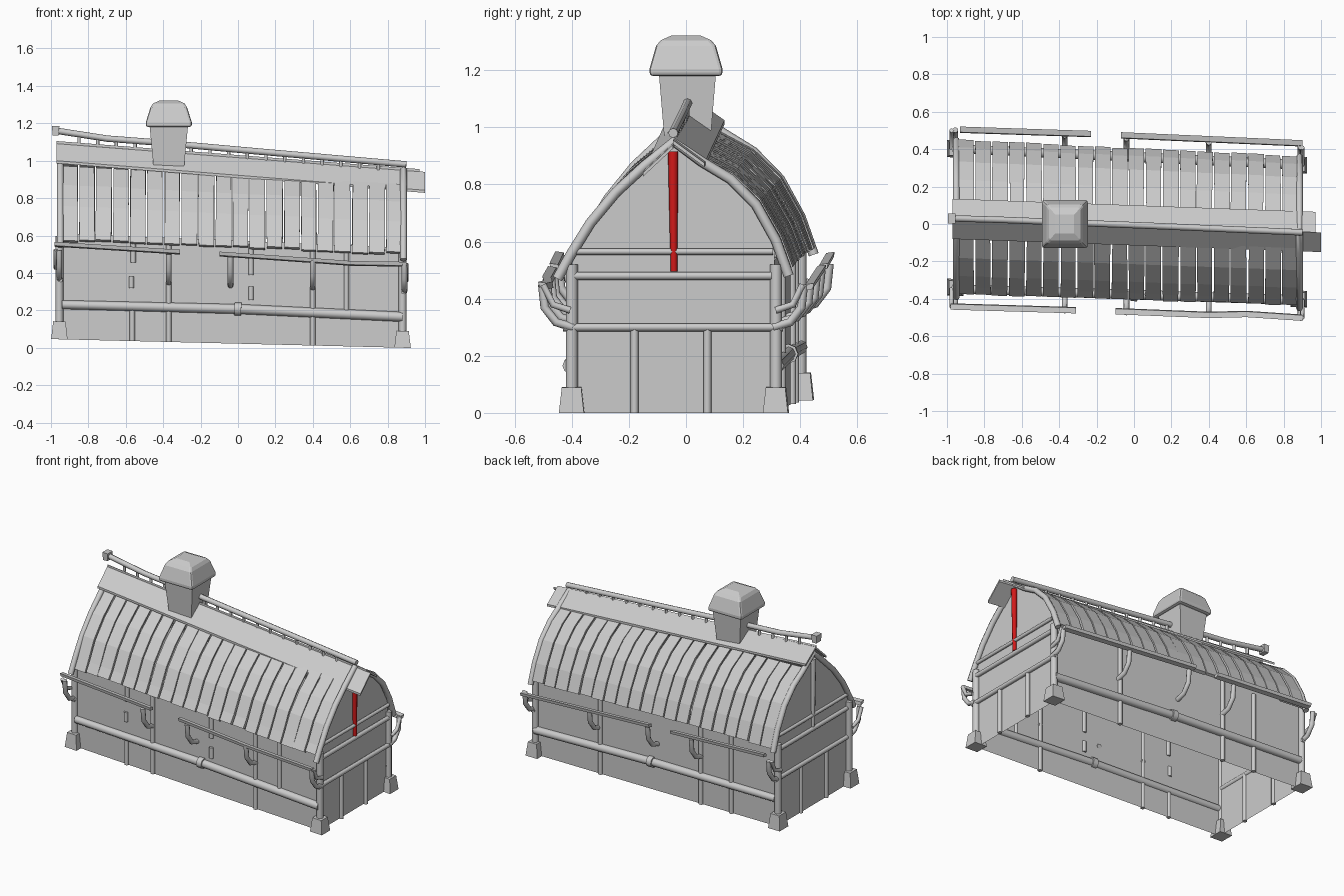
import bpy, random
from mathutils import Vector

if "Cube" in bpy.data.objects:
    bpy.data.objects.remove(bpy.data.objects["Cube"])

random.seed(4)
XL, XR = -0.945, 0.88
LEFT = [(0, .95), (.1, .865), (.2, .773), (.29, .665), (.36, .552), (.405, .47)]
RIGHT = [(0, .95), (.1, .88), (.2, .82), (.29, .73), (.36, .605), (.405, .48)]
PROFILE = {-1: LEFT, 1: RIGHT}

red = bpy.data.materials.new("red_paint")
red.diffuse_color = (0.65, 0.01, 0.01, 1)
red.use_nodes = True
red.node_tree.nodes["Principled BSDF"].inputs["Base Color"].default_value = red.diffuse_color


def warp(x, s, z):
    """Crooked barn: the left end is higher, wider and shifted back."""
    k = 1 - (x - XL) / (XR - XL)
    return (x, -.045 + .073 * k + s * (1 + .035 * k), z * (1 + .06 * k) + .045 * k)


def mesh(name, verts, faces):
    me = bpy.data.meshes.new(name)
    me.from_pydata(verts, [], faces)
    me.validate()
    ob = bpy.data.objects.new(name, me)
    bpy.context.collection.objects.link(ob)
    return ob


def tube(name, pts, r, mat=None, radii=None, bent=True):
    cu = bpy.data.curves.new(name, 'CURVE')
    cu.dimensions = '3D'
    cu.bevel_depth = r
    cu.bevel_resolution = 2
    cu.use_fill_caps = True
    sp = cu.splines.new('POLY')
    sp.points.add(len(pts) - 1)
    for i, p in enumerate(pts):
        sp.points[i].co = (*(warp(*p) if bent else p), 1)
        sp.points[i].radius = radii[i] if radii else 1
    ob = bpy.data.objects.new(name, cu)
    bpy.context.collection.objects.link(ob)
    bpy.ops.object.select_all(action='DESELECT')
    ob.select_set(True)
    bpy.context.view_layer.objects.active = ob
    bpy.ops.object.convert(target='MESH')
    ob = bpy.context.object
    bpy.ops.object.shade_smooth_by_angle(angle=1.0)
    if mat:
        ob.data.materials.append(mat)
    return ob


def loft(name, cx, cy, rings, bent=False):
    """Stack of rectangles (half x, half y, z), closed at both ends."""
    v, f = [], []
    for hx, hy, z in rings:
        for a, b in ((-1, -1), (1, -1), (1, 1), (-1, 1)):
            p = (cx + a * hx, cy + b * hy, z)
            v.append(warp(*p) if bent else p)
    n = len(rings)
    for i in range(n - 1):
        for j in range(4):
            k = (j + 1) % 4
            f.append((4*i + j, 4*i + k, 4*i + 4 + k, 4*i + 4 + j))
    f += [(3, 2, 1, 0), tuple(range(4*n - 4, 4*n))]
    return mesh(name, v, f)


def slab(name, quad, t):
    v = list(quad) + [(x, y, z - t) for x, y, z in quad]
    return mesh(name, v, [(0, 1, 2, 3), (7, 6, 5, 4)] +
                [(i, i + 4, (i + 1) % 4 + 4, (i + 1) % 4) for i in range(4)])


# Thin walls, open underneath
for side, name in ((-1, "front_wall"), (1, "back_wall")):
    s = side * .355
    mesh(name, [warp(XL, s, 0), warp(XR, s, 0), warp(XR, s, .535), warp(XL, s, .535)],
         [(0, 1, 2, 3) if side < 0 else (3, 2, 1, 0)])
for x, name in ((XL, "left_gable_wall"), (XR - .005, "right_gable_wall")):
    outline = [(-.355, 0), (.355, 0)] + [(s - .005, z - .01) for s, z in reversed(RIGHT[:5])]
    outline += [(.005 - s, z - .01) for s, z in LEFT[1:5]]
    idx = tuple(range(len(outline)))
    mesh(name, [warp(x, s, z) for s, z in outline], [idx if x > 0 else idx[::-1]])

# Curved roof planks with ragged gaps, running from the ridge board to the eave
N = 20
for side, name, eave in ((-1, "front_roof_planks", (.378, .5)), (1, "back_roof_planks", (.397, .5))):
    v, f = [], []
    step = (XR - XL) / N
    for i in range(N):
        b = len(v)
        g = [random.uniform(.001, .008) for _ in range(4)]
        drop, lift = random.uniform(-.006, .006), random.uniform(0, .006)
        prof = [(.085, PROFILE[side][1][1] + .01)] + PROFILE[side][2:5]
        prof = [(s - (.012 if side < 0 and s > .3 else 0), z) for s, z in prof] + [eave]
        for k, (s, z) in enumerate(prof):
            t = k / (len(prof) - 1)
            xa = XL + i * step + g[0] + (g[1] - g[0]) * t
            xb = XL + (i + 1) * step - g[2] - (g[3] - g[2]) * t
            zz = z + (drop if t == 1 else 0)
            o1 = (.008 + lift) * min(1, t * 3)
            for x, o in ((xa, o1), (xb, o1), (xb, -.007), (xa, -.007)):
                v.append(warp(x, side * (s + o * t), zz + o * (1 - .5 * t)))
            if k:
                q = b + 4 * k
                f += [(q-4+j, q-4+(j+1) % 4, q+(j+1) % 4, q+j) for j in range(4)]
        f += [(b+3, b+2, b+1, b), (q, q+1, q+2, q+3)]
    mesh(name, v, f)

# Ridge boards, wide and overhanging at the right
slab("front_ridge_board", [(-.97, .03, 1.10), (-.97, -.08, 1.0), (1, -.15, .842), (1, -.045, .94)], .014)
slab("back_ridge_board", [(-.97, .02, 1.105), (.97, -.045, .955), (.97, .065, .875), (-.97, .135, 1.025)], .014)

# Raised ridge pole with end knob and pegs
pole = [(-.97, .03, 1.16), (-.7, .022, 1.118), (-.4, .01, 1.095), (.1, -.01, 1.05), (.9, -.045, .98)]
tube("ridge_pole", pole, .017, bent=False)
loft("ridge_pole_knob", -.975, .03, [(.016, .024, 1.135), (.02, .026, 1.185)])
for i in range(17):
    x = -.85 + i * .1
    if abs(x + .37) < .12:
        continue
    for a, b in zip(pole, pole[1:]):
        if a[0] <= x <= b[0]:
            p = Vector(a).lerp(Vector(b), (x - a[0]) / (b[0] - a[0]))
    tube("ridge_peg", [p, p - Vector((0, 0, .055))], .009, bent=False)

# Cupola and its faceted cap with softened corners
loft("cupola", -.37, .005, [(.08, .08, .95), (.103, .1, 1.19)])
cap = loft("cupola_cap", -.37, 0, [(.123, .128, 1.18), (.123, .128, 1.205), (.098, .105, 1.285),
                                  (.085, .088, 1.305), (.05, .05, 1.322)])
bev = cap.modifiers.new("soft_corners", 'BEVEL')
bev.width, bev.segments, bev.limit_method, bev.angle_limit = .012, 2, 'ANGLE', .9

# Corner posts with tapered feet
for x in (-.955, XR):
    for s in (-.355, .36):
        tube("corner_post", [(x, s, .05), (x, s, .52)], .021)
        loft("post_foot", x, s, [(.044, .044, 0), (.033, .034, .09)], bent=True)

# Gable end framing; the right king post is red
for x, out in ((-.95, -1), (.885, 1)):
    arch = [(x, s, z) for s, z in reversed(RIGHT)] + [(x, -s, z) for s, z in LEFT[1:]]
    tube("gable_arch", arch, .018)
    for z, w, r in ((.30, .385, .014), (.48, .345, .014), (.565, .35, .011)):
        tube("gable_beam", [(x, -w, z), (x, w, z)], r)
    for s in (-.135, .12):
        tube("end_wall_post", [(x - out * .003, s, 0), (x - out * .003, s, .3)], .014)
    tube("gable_king_post", [(x, .003, .495), (x, 0, .915)], .018,
         red if out > 0 else None, (.65, 1))

# Long wall beams with a middle collar, and wall posts
for side in (-1, 1):
    s = side * .362
    tube("long_wall_beam", [(-.94, s, .175), (0, s, .18), (XR, s, .165)], .026, None, (.9, 1, 1))
    tube("beam_collar", [(-.018, s, .18), (.018, s, .18)], .035)
for side, x, z0, z1 in ((-1, -.565, .0, .19), (-1, -.57, .27, .33), (-1, -.56, .40, .53),
                        (-1, -.37, 0, .53), (-1, .07, .23, .3), (-1, .07, .36, .52),
                        (-1, .40, 0, .5), (-1, .58, .19, .5),
                        (1, -.6, 0, .5), (1, -.37, 0, .53), (1, .39, 0, .53)):
    tube("wall_post", [(x, side * .358, z0), (x, side * .358, z1)], .014)

# Curved brackets under the gutters
for side in (-1, 1):
    for x in (-.955, -.37, -.04, .40, .89):
        tube("gutter_bracket", [(x, side * s, z) for s, z in
             ((.35, .3), (.41, .318), (.45, .37), (.458, .45))], .015)
    for x in (-.975, .9):
        tube("corner_brace", [(x, side * .36, .36), (x, side * .42, .38), (x, side * .455, .45)], .012)

# Gutters
for name, pts in (("front_gutter_left", [(-.98, -.44, .552), (-.31, -.46, .51)]),
                  ("front_gutter_right", [(-.1, -.465, .50), (.4, -.485, .465), (.6, -.48, .45), (.9, -.5, .445)]),
                  ("back_gutter_left", [(-.93, .503, .55), (-.23, .48, .51)]),
                  ("back_gutter_right", [(-.07, .473, .505), (.9, .43, .44)])):
    v, f = [], []
    side = 1 if pts[0][1] > 0 else -1
    for x, y, z in pts:
        for o, h in ((-.016, -.012), (.014, -.006), (.018, .014), (-.012, .01)):
            v.append((x, y + side * o, z + h))
    for i in range(len(pts) - 1):
        f += [(4*i+j, 4*i+(j+1) % 4, 4*i+4+(j+1) % 4, 4*i+4+j) for j in range(4)]
    mesh(name, v, f + [(3, 2, 1, 0), tuple(range(len(v) - 4, len(v)))])
